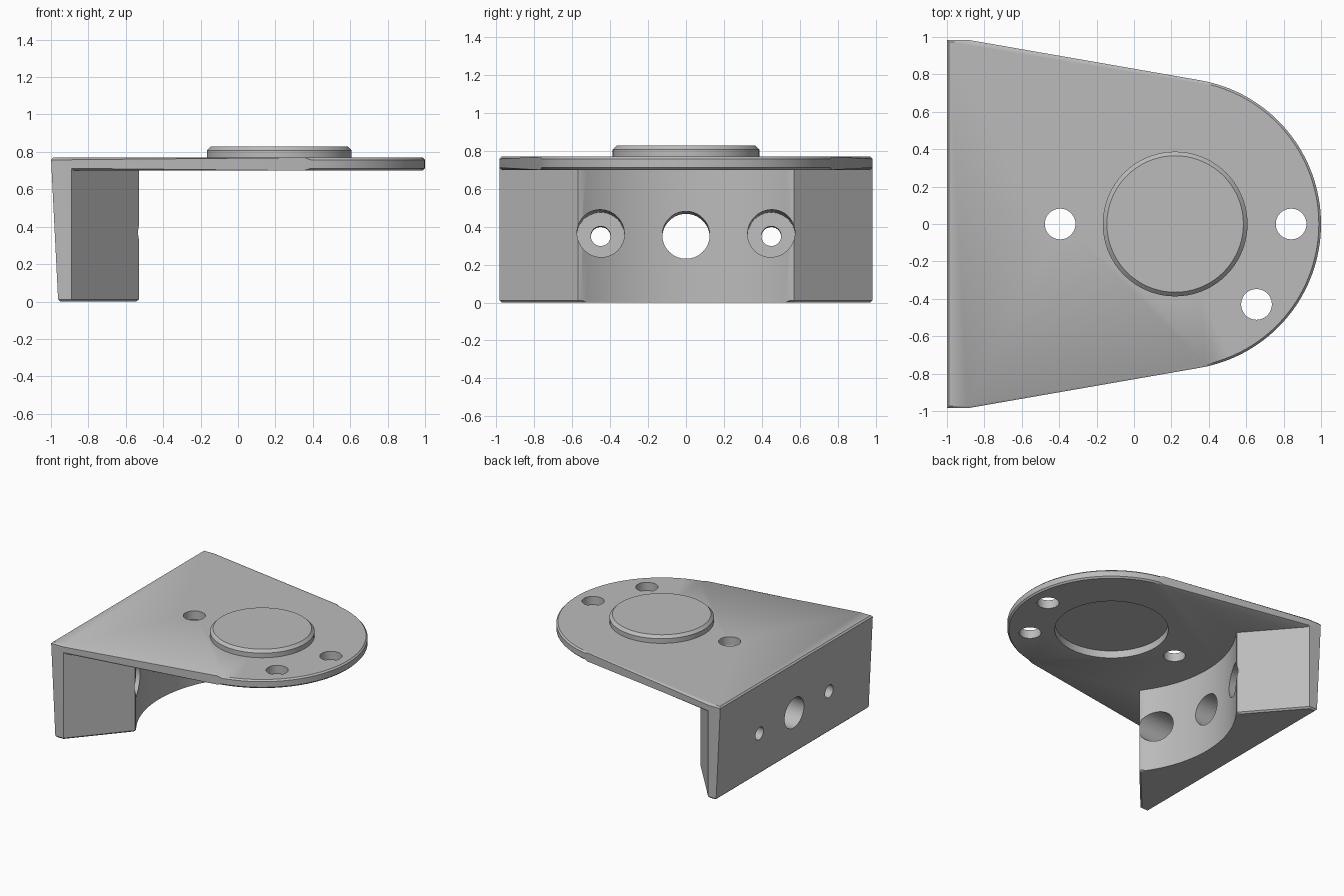
import bpy, bmesh
from math import radians, cos, sin, atan
from mathutils import Matrix

default = bpy.data.objects.get("Cube")
if default:
    bpy.data.objects.remove(default, do_unlink=True)

grey = bpy.data.materials.new("plain grey")
grey.use_nodes = True
colour = (0.5, 0.5, 0.5, 1)
grey.diffuse_color = colour
grey.node_tree.nodes["Principled BSDF"].inputs["Base Color"].default_value = colour

AXIS_X = 0.22            # centre of boss, plate nose and concave arc
HEIGHT = 0.77
LEAN = 0.05              # slope of the back face


def make_object(name, bm):
    bmesh.ops.recalc_face_normals(bm, faces=bm.faces)
    mesh = bpy.data.meshes.new(name)
    bm.to_mesh(mesh)
    bm.free()
    mesh.materials.append(grey)
    obj = bpy.data.objects.new(name, mesh)
    bpy.context.collection.objects.link(obj)
    return obj


def arc(radius, start, end, count):
    angles = [radians(start + (end - start) * i / count) for i in range(count + 1)]
    return [(AXIS_X + radius * cos(a), radius * sin(a)) for a in angles]


def extrude(name, outline, bottom, top, chamfered):
    """Extrude an outline, chamfer the rims at the given heights, lean the back."""
    bm = bmesh.new()
    face = bm.faces.new([bm.verts.new((x, y, bottom)) for x, y in outline])
    up = bmesh.ops.extrude_face_region(bm, geom=[face])["geom"]
    for v in up:
        if isinstance(v, bmesh.types.BMVert):
            v.co.z = top
    rims = [e for e in bm.edges
            if any(all(abs(v.co.z - h) < 1e-4 for v in e.verts) for h in chamfered)]
    bmesh.ops.bevel(bm, geom=rims, offset=0.012, segments=1, affect='EDGES')
    for v in bm.verts:
        if v.co.x < -0.94:
            v.co.x += (HEIGHT - v.co.z) * LEAN
    return make_object(name, bm)


def cylinder(name, radius, x, y, z, depth, lying=False, chamfer=0):
    """Cylinder centred at a point; lying ones run square to the leaning back."""
    bm = bmesh.new()
    bmesh.ops.create_cone(bm, cap_ends=True, segments=72, radius1=radius,
                          radius2=radius, depth=depth)
    if chamfer:
        rim = [e for e in bm.edges if all(v.co.z > 0 for v in e.verts)]
        bmesh.ops.bevel(bm, geom=rim, offset=chamfer, segments=1, affect='EDGES')
    turn = Matrix.Rotation(radians(90) - atan(LEAN) if lying else 0, 4, 'Y')
    bm.transform(Matrix.Translation((x, y, z)) @ turn)
    return make_object(name, bm)


def combine(target, tools, operation):
    for tool in tools:
        mod = target.modifiers.new("combine", 'BOOLEAN')
        mod.operation, mod.object, mod.solver = operation, tool, 'EXACT'
    graph = bpy.context.evaluated_depsgraph_get()
    target.data = bpy.data.meshes.new_from_object(target.evaluated_get(graph))
    target.modifiers.clear()
    for tool in tools:
        bpy.data.objects.remove(tool, do_unlink=True)


# Top plate: straight back, tapering sides, round nose
plate_outline = ([(-1, -0.985), (-0.89, -0.985)] + arc(0.78, -80.1, 80.1, 64)
                 + [(-0.89, 0.985), (-1, 0.985)])
bracket = extrude("mounting_bracket", plate_outline, 0.70, HEIGHT, (0.70, HEIGHT))

# Back block with slanted cheeks and a concave front
block_outline = ([(-1, -0.985), (-0.89, -0.985), (-0.53, -0.57)]
                 + arc(0.935, 216, 144, 40)
                 + [(-0.53, 0.57), (-0.89, 0.985), (-1, 0.985)])
block = extrude("back_block", block_outline, 0, 0.75, (0,))

# Raised round boss
boss = cylinder("boss", 0.387, AXIS_X, 0, 0.785, 0.09, chamfer=0.022)
combine(bracket, [block, boss], 'UNION')

# Plate holes and the round recess under the boss
cutters = [cylinder("plate_hole", 0.082, x, y, 0.74, 0.3)
           for x, y in ((-0.395, 0), (0.84, 0), (0.655, -0.43))]
cutters.append(cylinder("recess", 0.425, AXIS_X, 0, 0.71, 0.1))

# Centre bore, and counterbored screw holes on both sides
cutters.append(cylinder("centre_bore", 0.125, -0.8, 0, 0.352, 0.7, lying=True))
for side in (-1, 1):
    cutters.append(cylinder("counterbore", 0.125, -0.64, side * 0.45, 0.363, 0.5, lying=True))
    cutters.append(cylinder("screw_hole", 0.052, -0.9, side * 0.45, 0.35, 0.4, lying=True))
combine(bracket, cutters, 'DIFFERENCE')

# Smooth round walls, keep edges sharp
bpy.ops.object.select_all(action='DESELECT')
bracket.select_set(True)
bpy.context.view_layer.objects.active = bracket
bpy.ops.object.shade_smooth_by_angle(angle=radians(30))
